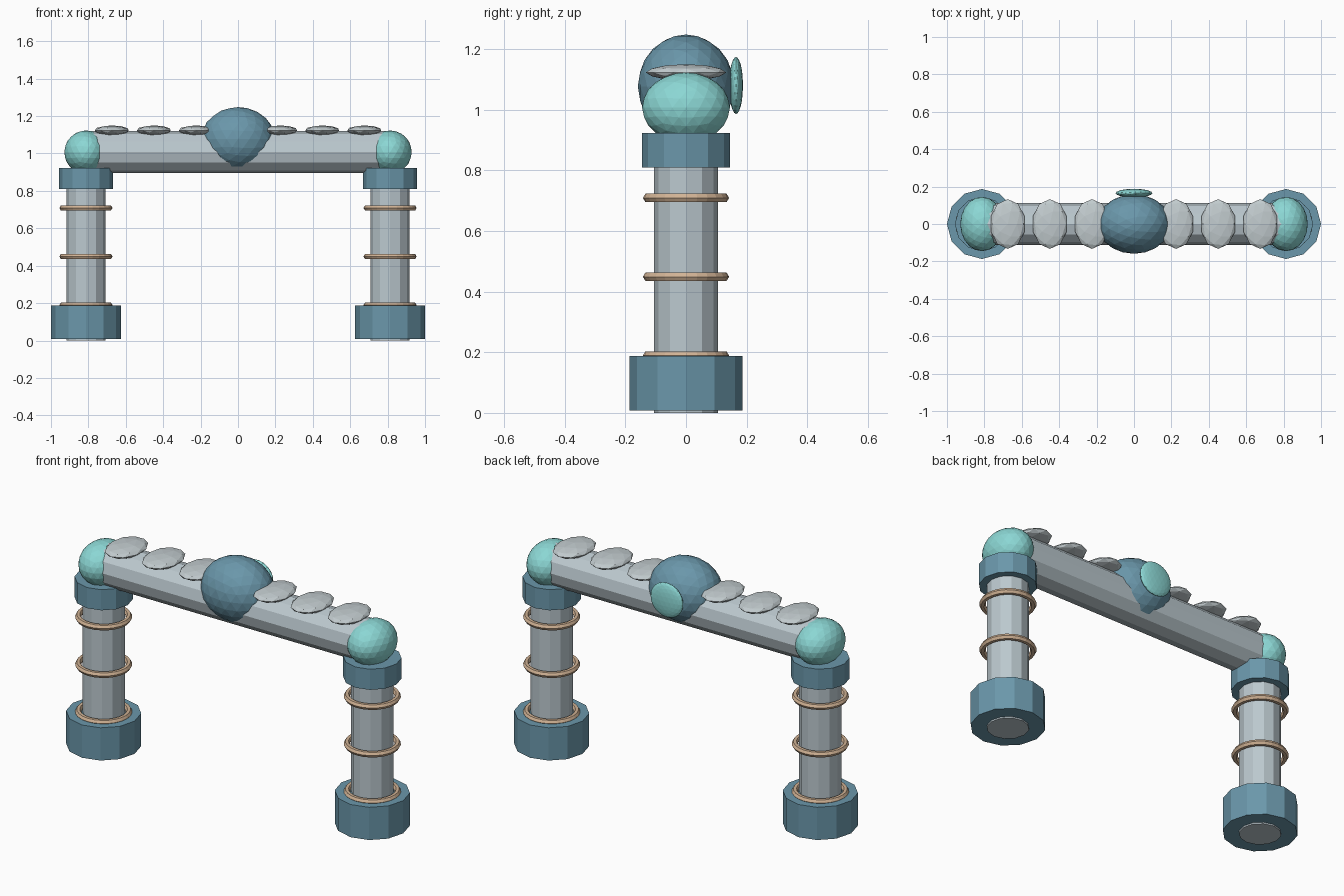
import bpy
import bmesh
import math
from mathutils import Matrix, Vector

default = bpy.data.objects.get("Cube")
if default:
    bpy.data.objects.remove(default, do_unlink=True)


def material(name, rgb):
    m = bpy.data.materials.new(name)
    m.use_nodes = True
    color = (*rgb, 1.0)
    m.diffuse_color = color
    m.node_tree.nodes["Principled BSDF"].inputs["Base Color"].default_value = color
    return m


stone = material("pale grey", (0.50, 0.58, 0.62))
steel = material("slate blue", (0.145, 0.31, 0.405))
aqua = material("aqua", (0.26, 0.68, 0.66))
bronze = material("tan", (0.64, 0.45, 0.30))
shell = material("light grey", (0.54, 0.60, 0.62))


def add_object(name, bm, mat):
    mesh = bpy.data.meshes.new(name)
    bm.to_mesh(mesh)
    bm.free()
    mesh.materials.append(mat)
    obj = bpy.data.objects.new(name, mesh)
    bpy.context.collection.objects.link(obj)
    return obj


def cylinder(name, start, end, radius, mat):
    """Twelve-sided cylinder between two points."""
    start, end = Vector(start), Vector(end)
    axis = end - start
    turn = Vector((0, 0, 1)).rotation_difference(axis).to_matrix().to_4x4()
    bm = bmesh.new()
    bmesh.ops.create_cone(bm, cap_ends=True, segments=12, radius1=radius,
                          radius2=radius, depth=axis.length,
                          matrix=Matrix.Translation((start + end) / 2) @ turn)
    return add_object(name, bm, mat)


def ellipsoid(name, center, radii, detail, mat):
    """Faceted, stretched icosphere."""
    bm = bmesh.new()
    bmesh.ops.create_icosphere(bm, subdivisions=detail, radius=1)
    bmesh.ops.scale(bm, vec=radii, verts=bm.verts)
    bmesh.ops.translate(bm, vec=center, verts=bm.verts)
    return add_object(name, bm, mat)


def ring(name, center, major, minor, mat):
    """Torus made by spinning a hexagonal section around z."""
    bm = bmesh.new()
    section = []
    for i in range(6):
        a = i * math.tau / 6
        section.append(bm.verts.new((major + minor * math.cos(a), 0, minor * math.sin(a))))
    edges = [bm.edges.new((section[i], section[(i + 1) % 6])) for i in range(6)]
    bmesh.ops.spin(bm, geom=section + edges, cent=(0, 0, 0), axis=(0, 0, 1),
                   angle=math.tau, steps=24)
    bmesh.ops.remove_doubles(bm, verts=bm.verts, dist=0.0005)
    bmesh.ops.recalc_face_normals(bm, faces=bm.faces)
    bmesh.ops.translate(bm, vec=center, verts=bm.verts)
    return add_object(name, bm, mat)


# Two columns with foot, rings, collar and rounded end
for side, sign in (("left", 1), ("right", -1)):
    x = sign * 0.813
    cylinder(f"{side}_column", (x, 0, 0), (x, 0, 0.9), 0.105, stone)
    cylinder(f"{side}_foot", (x, 0, 0.008), (x, 0, 0.187), 0.187, steel)
    cylinder(f"{side}_collar", (x, 0, 0.81), (x, 0, 0.923), 0.145, steel)
    for i in range(3):
        ring(f"{side}_ring_{i + 1}", (x, 0, 0.189 + 0.26 * i), 0.126, 0.016, bronze)
    ellipsoid(f"{side}_end_knob", (x, 0, 1.007), (0.116, 0.145, 0.116), 3, aqua)

    # Flat plates along the top of the beam
    for i in range(3):
        ellipsoid(f"{side}_top_plate_{i + 1}", (sign * 0.225 * (i + 1), 0, 1.123),
                  (0.095, 0.133, 0.027), 2, shell)

# Crossbeam
cylinder("crossbeam", (-0.81, 0, 1.007), (0.81, 0, 1.007), 0.1125, stone)

# Central boss with a disc on its back
ellipsoid("center_boss", (0, 0, 1.077), (0.197, 0.159, 0.171), 3, steel)
ellipsoid("back_disc", (0, 0.165, 1.08), (0.098, 0.023, 0.094), 3, aqua)
